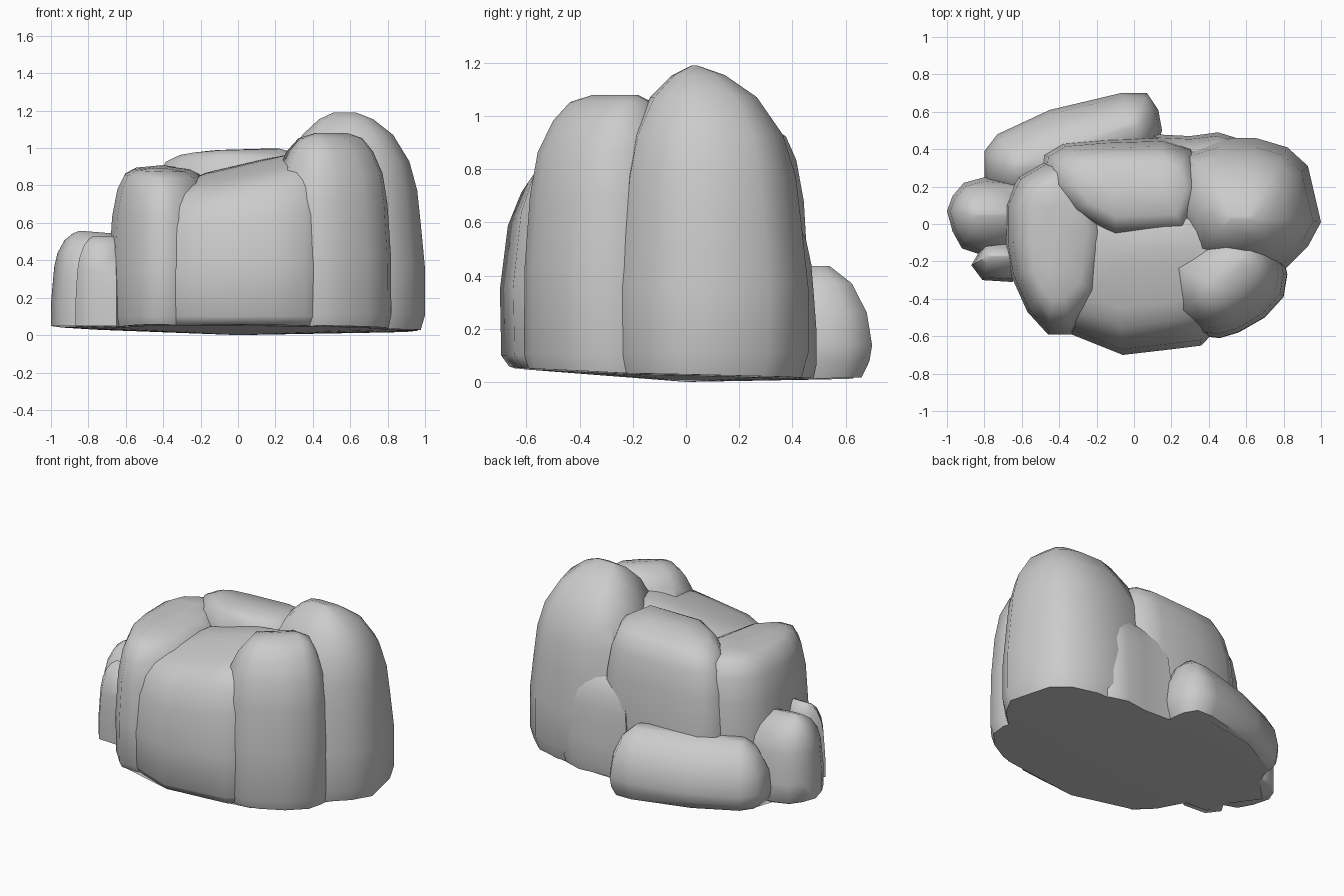
import bpy, bmesh
from mathutils import Vector

if "Cube" in bpy.data.objects:
    bpy.data.objects.remove(bpy.data.objects["Cube"])

# height fraction / width profiles: pointed, rounded and flat-topped boulders
POINTED = [(.045, .94), (.09, 1), (.3, 1), (.5, .94), (.65, .89), (.78, .78), (.9, .55), (.97, .27), (1, .03)]
ROUND = [(.05, .94), (.1, 1), (.4, .99), (.65, .92), (.8, .82), (.91, .62), (.975, .4), (1, .1)]
FLAT = [(.055, .93), (.11, .99), (.4, 1), (.7, .94), (.86, .84), (.95, .7), (.985, .5), (1, .1)]
LOW = [(.08, .8), (.18, .95), (.32, 1), (.6, .9), (.85, .62), (1, .2)]


def floor(x, y):
    """Height of the slightly convex underside."""
    return max(0, .035 * (x * x + 2 * y * y) ** .5 - .01 * x - .03 * y)


def finish(name, bm):
    bmesh.ops.recalc_face_normals(bm, faces=bm.faces)
    me = bpy.data.meshes.new(name)
    bm.to_mesh(me)
    bm.free()
    ob = bpy.data.objects.new(name, me)
    bpy.context.collection.objects.link(ob)
    bpy.ops.object.select_all(action='DESELECT')
    bpy.context.view_layer.objects.active = ob
    ob.select_set(True)
    bpy.ops.object.shade_smooth_by_angle(angle=1.0)
    return ob


def boulder(name, outline, height, profile, core, tilt=(0, 0)):
    """Loft an outline upward while it shrinks toward a core line at the top."""
    a, b = Vector(core[0]), Vector(core[-1])
    d = b - a
    bm = bmesh.new()
    rings = []
    for k, (f, s) in enumerate(profile):
        ring = []
        for p in map(Vector, outline):
            t = (p - a).dot(d) / d.length_squared if d.length > 0 else 0
            c = a + d * max(0, min(1, t))
            q = c + (p - c) * s
            off = q - (a + b) / 2
            z = height * f + (off.x * tilt[0] + off.y * tilt[1]) * f ** 2
            if k == 0:
                z = floor(q.x, q.y) + .004
            ring.append(bm.verts.new((q.x, q.y, z)))
        rings.append(ring)
    n = len(outline)
    for lo, hi in zip(rings, rings[1:]):
        for i in range(n):
            j = (i + 1) % n
            bm.faces.new((lo[i], lo[j], hi[j], hi[i]))
    bm.faces.new(rings[0][::-1])
    bm.faces.new(rings[-1])
    return finish(name, bm)


# tall boulders
boulder("tall_right_boulder",
        [(1, .01), (.93, -.12), (.81, -.24), (.6, -.27), (.3, -.2), (.2, .1), (.26, .4),
         (.45, .46), (.65, .46), (.82, .41), (.93, .31)],
        1.19, POINTED, [(.52, .03), (.62, .03)])
boulder("front_right_boulder",
        [(.82, -.27), (.8, -.39), (.7, -.5), (.56, -.58), (.46, -.61), (.36, -.6), (.22, -.5),
         (.15, -.2), (.4, -.02), (.7, -.05), (.8, -.18)],
        1.08, ROUND, [(.44, -.32), (.56, -.2)])
boulder("front_centre_boulder",
        [(-.06, -.7), (.2, -.67), (.36, -.65), (.5, -.5), (.55, .05), (.1, .15), (-.25, .1),
         (-.42, -.2), (-.46, -.48), (-.36, -.58)],
        .92, FLAT, [(-.1, -.2), (.3, -.15)], (.22, .16))
boulder("left_boulder",
        [(-.46, -.59), (-.57, -.47), (-.66, -.27), (-.69, -.1), (-.69, .1), (-.62, .25), (-.43, .36),
         (-.22, .28), (-.1, -.05), (-.16, -.4), (-.33, -.59)],
        .9, FLAT, [(-.42, -.22), (-.4, .08)], (-.02, .04))
boulder("back_centre_boulder",
        [(-.48, .37), (-.38, .43), (-.15, .45), (.15, .46), (.31, .41), (.4, .2), (.3, -.08),
         (-.1, -.1), (-.36, .05), (-.5, .22)],
        .99, FLAT, [(-.12, .18), (.15, .18)], (.03, -.12))

# lower boulders around the edge
boulder("back_right_boulder",
        [(.1, .48), (.3, .47), (.45, .49), (.58, .45), (.66, .3), (.4, .15), (.08, .25)],
        .68, POINTED, [(.28, .32), (.42, .32)])
boulder("long_back_boulder",
        [(.15, .5), (.13, .61), (.07, .7), (-.07, .7), (-.45, .61), (-.73, .48), (-.8, .39),
         (-.8, .24), (-.65, .1), (-.3, .15), (.1, .35)],
        .43, LOW, [(-.6, .3), (-.02, .5)], (.02, 0))
boulder("low_left_boulder",
        [(-1, .07), (-.97, .15), (-.91, .22), (-.8, .25), (-.6, .23), (-.55, 0), (-.62, -.15),
         (-.8, -.17), (-.92, -.13), (-.97, -.04)],
        .55, POINTED, [(-.84, .05), (-.65, .05)], (-.08, 0))
boulder("small_left_boulder",
        [(-.87, -.22), (-.81, -.3), (-.65, -.31), (-.58, -.2), (-.65, -.08), (-.8, -.1)],
        .53, POINTED, [(-.77, -.17), (-.66, -.17)])

# shallow convex underside joining the boulders
under = [(.97, .01), (.8, -.22), (.77, -.38), (.5, -.58), (.36, -.6), (-.06, -.66), (-.46, -.55),
         (-.64, -.27), (-.8, -.27), (-.83, -.12), (-.96, .06), (-.8, .22), (-.74, .38), (-.43, .55),
         (.05, .63), (.13, .47), (.45, .46), (.8, .39), (.9, .29)]
bm = bmesh.new()
mid = bm.verts.new((0, 0, 0))
top = bm.verts.new((0, 0, .09))
rim = [bm.verts.new((x, y, floor(x, y))) for x, y in under]
for v, w in zip(rim, rim[1:] + rim[:1]):
    bm.faces.new((mid, w, v))
    bm.faces.new((top, v, w))
finish("underside", bm)
